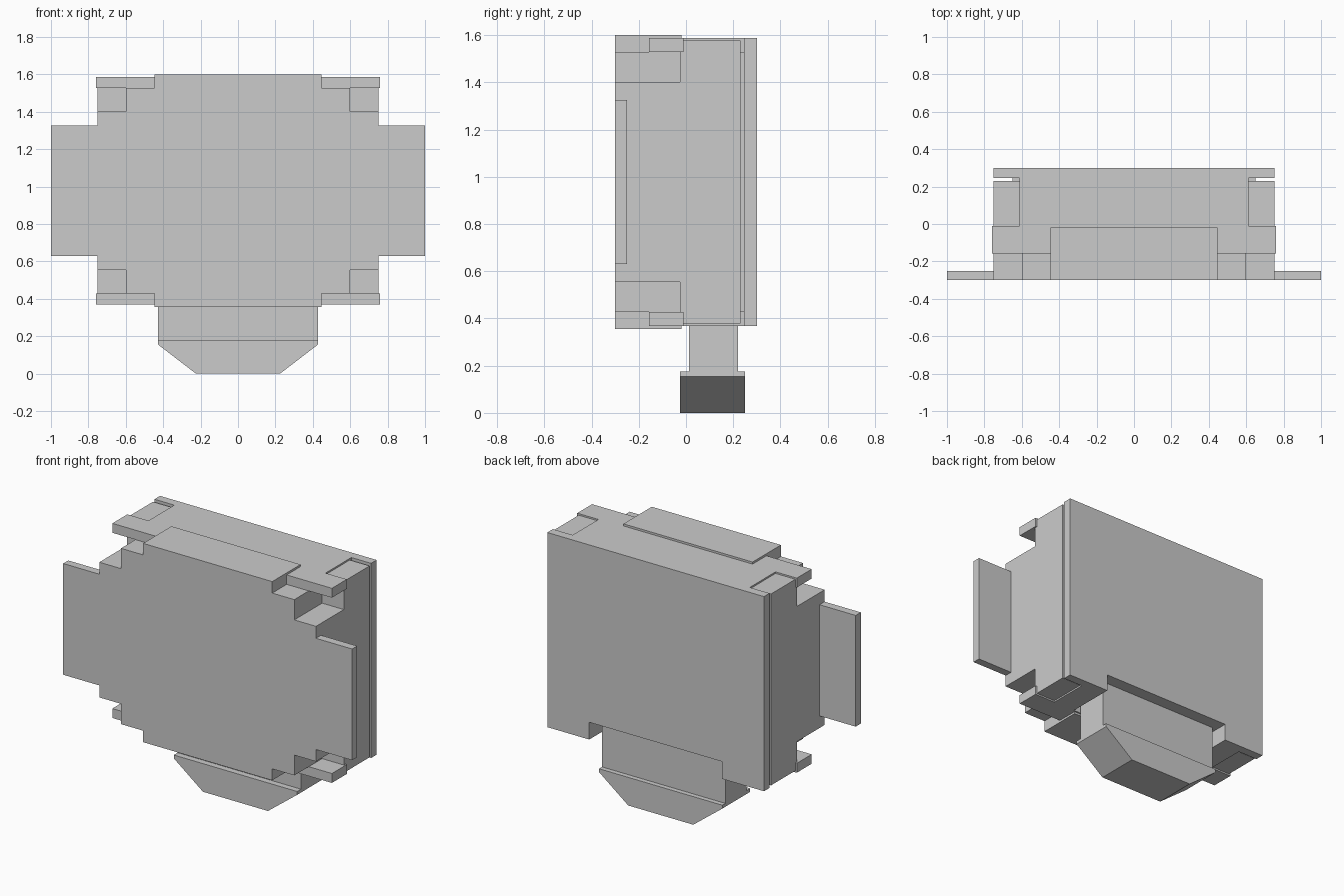
import bpy
import bmesh

cube = bpy.data.objects.get("Cube")
if cube:
    bpy.data.objects.remove(cube, do_unlink=True)

grey = bpy.data.materials.new("light grey")
grey.use_nodes = True
grey.diffuse_color = (0.6, 0.6, 0.6, 1)
grey.node_tree.nodes["Principled BSDF"].inputs["Base Color"].default_value = (0.6, 0.6, 0.6, 1)

MID = 0.978  # height of the housing's centre line


def extrude(name, outline, y0, y1):
    """Extrude a closed (x, z) outline from y0 to y1."""
    bm = bmesh.new()
    front = bm.faces.new([bm.verts.new((x, y0, z)) for x, z in outline])
    new = bmesh.ops.extrude_face_region(bm, geom=[front])["geom"]
    moved = [v for v in new if isinstance(v, bmesh.types.BMVert)]
    bmesh.ops.translate(bm, verts=moved, vec=(0, y1 - y0, 0))
    bmesh.ops.recalc_face_normals(bm, faces=bm.faces)
    mesh = bpy.data.meshes.new(name)
    bm.to_mesh(mesh)
    bm.free()
    mesh.materials.append(grey)
    obj = bpy.data.objects.new(name, mesh)
    bpy.context.collection.objects.link(obj)
    return obj


def mirrored(half):
    """Complete a right-hand half outline, listed bottom to top."""
    return half + [(-x, z) for x, z in reversed(half)]


def both_ways(lower):
    """Repeat a lower quarter outline above the centre line."""
    return lower + [(x, 2 * MID - z) for x, z in reversed(lower)]


def notched(quarter):
    """Half outline with the leg opening in its lower edge."""
    return [(0.46, 0.477), (0.46, quarter[0][1])] + both_ways(quarter)


def box(name, x0, x1, y0, y1, z0, z1):
    return extrude(name, [(x0, z0), (x1, z0), (x1, z1), (x0, z1)], y0, y1)


# Stepped front cover
cover = [(0.447, 0.356), (0.447, 0.428), (0.6, 0.428), (0.6, 0.555), (0.75, 0.555)]
extrude("front_cover", mirrored(both_ways(cover)), -0.3, -0.02)

# Main housing with shallow corner recesses
housing = [(0.613, 0.369), (0.613, 0.379), (0.75, 0.379)]
extrude("housing", mirrored(notched(housing)), -0.025, 0.23)

# Narrow joint that leaves a groove in front of the back panel
joint = [(0.613, 0.369), (0.613, 0.43), (0.65, 0.43)]
extrude("groove_joint", mirrored(notched(joint)), 0.23, 0.245)

# Back panel
extrude("back_panel", mirrored(notched([(0.75, 0.369)])), 0.245, 0.3)

# Overhanging strips above and below
box("top_strip", -0.76, 0.76, -0.157, -0.01, 1.528, 1.587)
box("bottom_strip", -0.76, 0.76, -0.157, -0.01, 0.369, 0.428)

# Side mounting tabs
for side, sx in (("left", 1), ("right", -1)):
    box(side + "_tab", sx * 0.74, sx * 1.0, -0.3, -0.25, 0.63, 1.326)

# Leg and tapered foot
box("leg", -0.427, 0.427, 0.013, 0.22, 0.17, 0.48)
foot = [(0.225, 0), (0.427, 0.155), (0.427, 0.176)]
extrude("foot", mirrored(foot), -0.025, 0.25)
